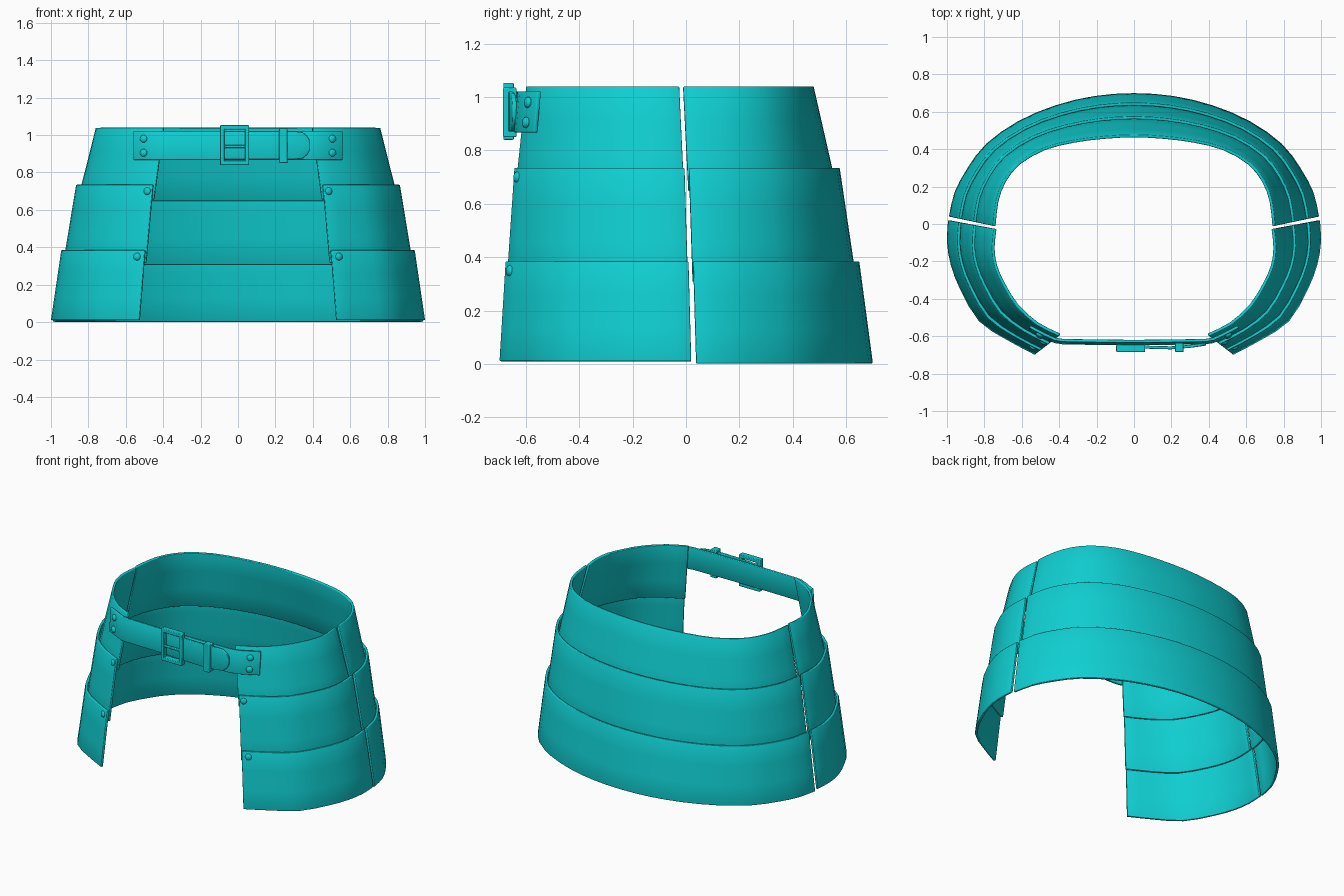
import bpy, bmesh, math
from mathutils import Vector

if "Cube" in bpy.data.objects:
    bpy.data.objects.remove(bpy.data.objects["Cube"])

teal = bpy.data.materials.new("teal")
teal.diffuse_color = (0.005, 0.62, 0.64, 1)
teal.use_nodes = True
teal.node_tree.nodes["Principled BSDF"].inputs["Base Color"].default_value = teal.diffuse_color

# Half outlines at the hem (t=0) and the waist (t=1)
BACK0 = [(.99, .04), (.96, .17), (.89, .30), (.79, .43), (.62, .55), (.42, .635), (.21, .685), (0, .70)]
BACK1 = [(.755, -.01), (.74, .12), (.70, .23), (.62, .33), (.48, .41), (.32, .45), (.16, .47), (0, .478)]
FRONT0 = [(.995, .02), (1.0, -.10), (.98, -.22), (.93, -.35), (.83, -.52), (.68, -.62), (.53, -.70)]
FRONT1 = [(.75, -.025), (.76, -.13), (.745, -.23), (.70, -.33), (.63, -.44), (.52, -.54), (.40, -.60)]


def smooth_line(pts, steps=2):
    """Curve through the points."""
    p = [Vector(q) for q in pts]
    p = [2 * p[0] - p[1]] + p + [2 * p[-1] - p[-2]]
    out = []
    for i in range(1, len(p) - 2):
        a, b, c, d = p[i - 1:i + 3]
        for s in range(steps):
            u = s / steps
            out.append(.5 * (2 * b + (c - a) * u + (2 * a - 5 * b + 4 * c - d) * u * u
                             + (3 * b - a - 3 * c + d) * u ** 3))
    return out + [p[-2]]


def finish(name, bm, angle=35):
    me = bpy.data.meshes.new(name)
    bm.to_mesh(me)
    bm.free()
    me.materials.append(teal)
    ob = bpy.data.objects.new(name, me)
    bpy.context.collection.objects.link(ob)
    bpy.ops.object.select_all(action='DESELECT')
    ob.select_set(True)
    bpy.context.view_layer.objects.active = ob
    bpy.ops.object.shade_smooth_by_angle(angle=math.radians(angle))
    return ob


def sheet(name, rows, thick, flip=False, bevel=.004):
    """Thick sheet from rows of points, listed bottom to top."""
    bm = bmesh.new()
    grid = [[bm.verts.new(p) for p in r] for r in rows]
    for lo, hi in zip(grid, grid[1:]):
        for i in range(len(lo) - 1):
            f = [lo[i], lo[i + 1], hi[i + 1], hi[i]]
            bm.faces.new(f[::-1] if flip else f)
    ob = finish(name, bm)
    m = ob.modifiers.new("thickness", 'SOLIDIFY')
    m.thickness, m.offset = thick, -1
    m = ob.modifiers.new("soft_edge", 'BEVEL')
    m.width, m.segments, m.limit_method, m.angle_limit = bevel, 2, 'ANGLE', math.radians(50)
    return ob


def box(name, x0, x1, y0, y1, z0, z1):
    bm = bmesh.new()
    bmesh.ops.create_cube(bm, size=1)
    for v in bm.verts:
        v.co = ((x0 + x1) / 2 + v.co.x * (x1 - x0), (y0 + y1) / 2 + v.co.y * (y1 - y0),
                (z0 + z1) / 2 + v.co.z * (z1 - z0))
    ob = finish(name, bm)
    m = ob.modifiers.new("soft_edge", 'BEVEL')
    m.width, m.segments = .004, 2


def rivet(name, x, y, z, side):
    bm = bmesh.new()
    bmesh.ops.create_uvsphere(bm, u_segments=12, v_segments=8, radius=.021)
    for v in bm.verts:
        v.co.z *= .6
    ob = finish(name, bm, 60)
    ob.location = (side * x, y, z)
    ob.rotation_euler = Vector((side * .47, -.87, .1)).to_track_quat('Z', 'Y').to_euler()


# Armour tiers: name, bottom z, top z, bottom t, top t
TIERS = [("lower", .003, .385, 0, .23), ("middle", .31, .735, .275, .56), ("upper", .65, 1.04, .60, 1.0)]
for name, z0, z1, t0, t1 in TIERS:
    def rows(a, b, side=1, lift=0):
        out = []
        for k in range(4):
            t, z = t0 + (t1 - t0) * k / 3, z0 + lift + (z1 - z0 - lift) * k / 3
            pts = [Vector(p).lerp(Vector(q), t) for p, q in zip(a, b)]
            out.append([(side * p.x, p.y, z) for p in smooth_line(pts)])
        return out

    full0 = BACK0 + [(-x, y) for x, y in BACK0[-2::-1]]
    full1 = BACK1 + [(-x, y) for x, y in BACK1[-2::-1]]
    sheet(name + "_back_panel", rows(full0, full1), .016)
    for side, tag in ((1, "right"), (-1, "left")):
        sheet(f"{name}_front_panel_{tag}", rows(FRONT0, FRONT1, side, .008), .016, flip=side > 0)

# Rivets on the front panels and the strap ends
for side, tag in ((1, "right"), (-1, "left")):
    rivet("middle_panel_rivet_" + tag, .485, -.632, .70, side)
    rivet("lower_panel_rivet_" + tag, .54, -.660, .35, side)
    for z, part in ((.98, "top"), (.905, "bottom")):
        rivet(f"strap_rivet_{part}_{tag}", .505, -.592 - (.98 - z) * .1, z, side)


def strap(name, pts, halves, lean):
    """Belt strap along x with a half height per point."""
    rows_ = []
    for s in (-1, 0, 1):
        rows_.append([(x, y + lean * s, .945 + s * h) for (x, y), h in zip(pts, halves)])
    return sheet(name, rows_, .016)


# Belt strap wrapped over the panel corners
half = [(.56, -.563), (.48, -.605), (.425, -.63), (.38, -.637), (.2, -.640), (0, -.642)]
path = [(-x, y) for x, y in half] + half[-2::-1]
strap("belt_strap", path, [.077] * len(path), .007)

# Belt tongue with a rounded tip
tongue = [(-.09, -.655), (0, -.662), (.1, -.668), (.2, -.670), (.3, -.662), (.345, -.656),
          (.37, -.652), (.382, -.650), (.387, -.649)]
strap("belt_tongue", tongue, [.075] * 5 + [.07, .05, .03, .012], 0)

# Keeper loop
box("belt_keeper", .22, .265, -.685, -.635, .85, 1.035)

# Buckle frame and prong
for name, x0, x1 in (("left", -.095, -.072), ("right", .037, .06)):
    box(f"buckle_{name}_bar", x0, x1, -.684, -.645, .84, 1.053)
for name, z0, z1 in (("bottom", .84, .863), ("top", 1.03, 1.053)):
    box(f"buckle_{name}_bar", -.095, .06, -.684, -.645, z0, z1)
box("buckle_prong", -.08, .045, -.682, -.668, .932, .947)
